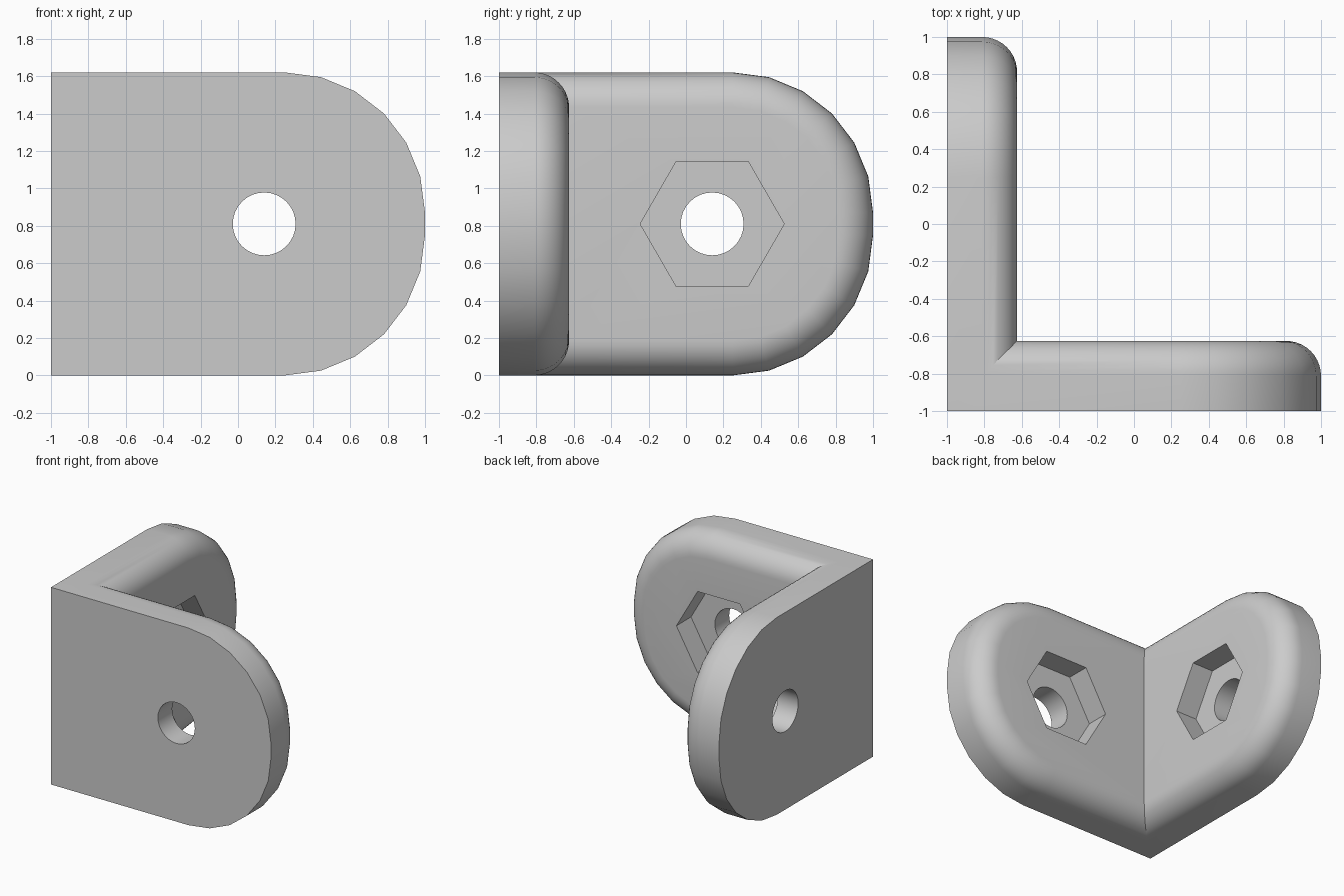
import bpy, bmesh, math
from mathutils import Matrix, Vector

old = bpy.data.objects.get("Cube")
if old:
    bpy.data.objects.remove(old)

HEIGHT, THICK = 1.62, 0.375
CORNER, ROUND = 0.75, 0.1875      # end corner radius, inner edge rounding
CORNER_STEPS, ROUND_STEPS = 6, 10
HOLE_X, MID_Z = 0.14, HEIGHT / 2
INNER_Y = -1 + THICK

steel = bpy.data.materials.new("light grey")
steel.use_nodes = True
steel.diffuse_color = (0.6, 0.6, 0.6, 1)
steel.node_tree.nodes["Principled BSDF"].inputs["Base Color"].default_value = (0.6, 0.6, 0.6, 1)


def make_object(name, bm):
    bmesh.ops.recalc_face_normals(bm, faces=bm.faces[:])
    mesh = bpy.data.meshes.new(name)
    bm.to_mesh(mesh)
    bm.free()
    mesh.materials.append(steel)
    obj = bpy.data.objects.new(name, mesh)
    bpy.context.collection.objects.link(obj)
    return obj


def outline(y, inset):
    """Plate outline, square at the left and rounded at the right."""
    r = CORNER - inset
    cx, cz = 1 - CORNER, HEIGHT - CORNER
    pts = [(-1, HEIGHT - inset)]
    for i in range(CORNER_STEPS + 1):
        a = math.pi / 2 * i / CORNER_STEPS
        pts.append((cx + r * math.sin(a), cz + r * math.cos(a)))
    pts += [(x, HEIGHT - z) for x, z in reversed(pts)]
    return [Vector((x, y, z)) for x, z in pts]


def cutter(name, sides, radius, y0, y1):
    bm = bmesh.new()
    place = Matrix.Translation((HOLE_X, (y0 + y1) / 2, MID_Z)) @ Matrix.Rotation(math.pi / 2, 4, "X")
    bmesh.ops.create_cone(bm, cap_ends=True, segments=sides, radius1=radius, radius2=radius,
                          depth=y1 - y0, matrix=place @ Matrix.Rotation(math.pi / 2, 4, "Z"))
    obj = make_object(name, bm)
    obj.hide_render = True
    return obj


# One plate, lofted from its flat outer face to its rounded inner face
bm = bmesh.new()
sections = [(-1, 0)]
for i in range(ROUND_STEPS + 1):
    a = math.pi / 2 * i / ROUND_STEPS
    sections.append((INNER_Y - ROUND * (1 - math.sin(a)), ROUND * (1 - math.cos(a))))
rings = [[bm.verts.new(p) for p in outline(y, inset)] for y, inset in sections]
for low, high in zip(rings, rings[1:]):
    for i in range(len(low)):
        j = (i + 1) % len(low)
        bm.faces.new((low[i], low[j], high[j], high[i]))
bm.faces.new(rings[0])
bm.faces.new(rings[-1])
bracket = make_object("corner_bracket", bm)

# Bolt hole and hexagonal nut pocket
cutters = [cutter("bolt_hole_cutter", 32, 0.168, -1.2, -0.4),
           cutter("nut_pocket_cutter", 6, 0.385, INNER_Y - 0.19, -0.4)]
for c in cutters:
    mod = bracket.modifiers.new(c.name, "BOOLEAN")
    mod.operation, mod.solver, mod.object = "DIFFERENCE", "EXACT", c
bpy.context.view_layer.update()
cut_mesh = bpy.data.meshes.new_from_object(bracket.evaluated_get(bpy.context.evaluated_depsgraph_get()))
bracket.modifiers.clear()
for c in cutters:
    bpy.data.objects.remove(c)

# Mitre the plate and mirror it across the diagonal to form the second plate
bm = bmesh.new()
bm.from_mesh(cut_mesh)
bmesh.ops.bisect_plane(bm, geom=bm.verts[:] + bm.edges[:] + bm.faces[:], dist=1e-5,
                       plane_co=(0, 0, 0), plane_no=(-1, 1, 0), clear_outer=True)
copy = bmesh.ops.duplicate(bm, geom=bm.verts[:] + bm.edges[:] + bm.faces[:])["geom"]
for v in (g for g in copy if isinstance(g, bmesh.types.BMVert)):
    v.co.x, v.co.y = v.co.y, v.co.x
bmesh.ops.reverse_faces(bm, faces=[g for g in copy if isinstance(g, bmesh.types.BMFace)])
bmesh.ops.remove_doubles(bm, verts=bm.verts[:], dist=1e-4)
for f in bm.faces:
    f.material_index = 0
bm.to_mesh(cut_mesh)
bm.free()
cut_mesh.materials.clear()
cut_mesh.materials.append(steel)
bracket.data = cut_mesh

# Smooth rounded edges, keep the sharp ones
bpy.ops.object.select_all(action="DESELECT")
bracket.select_set(True)
bpy.context.view_layer.objects.active = bracket
bpy.ops.object.shade_smooth_by_angle(angle=math.radians(30))
